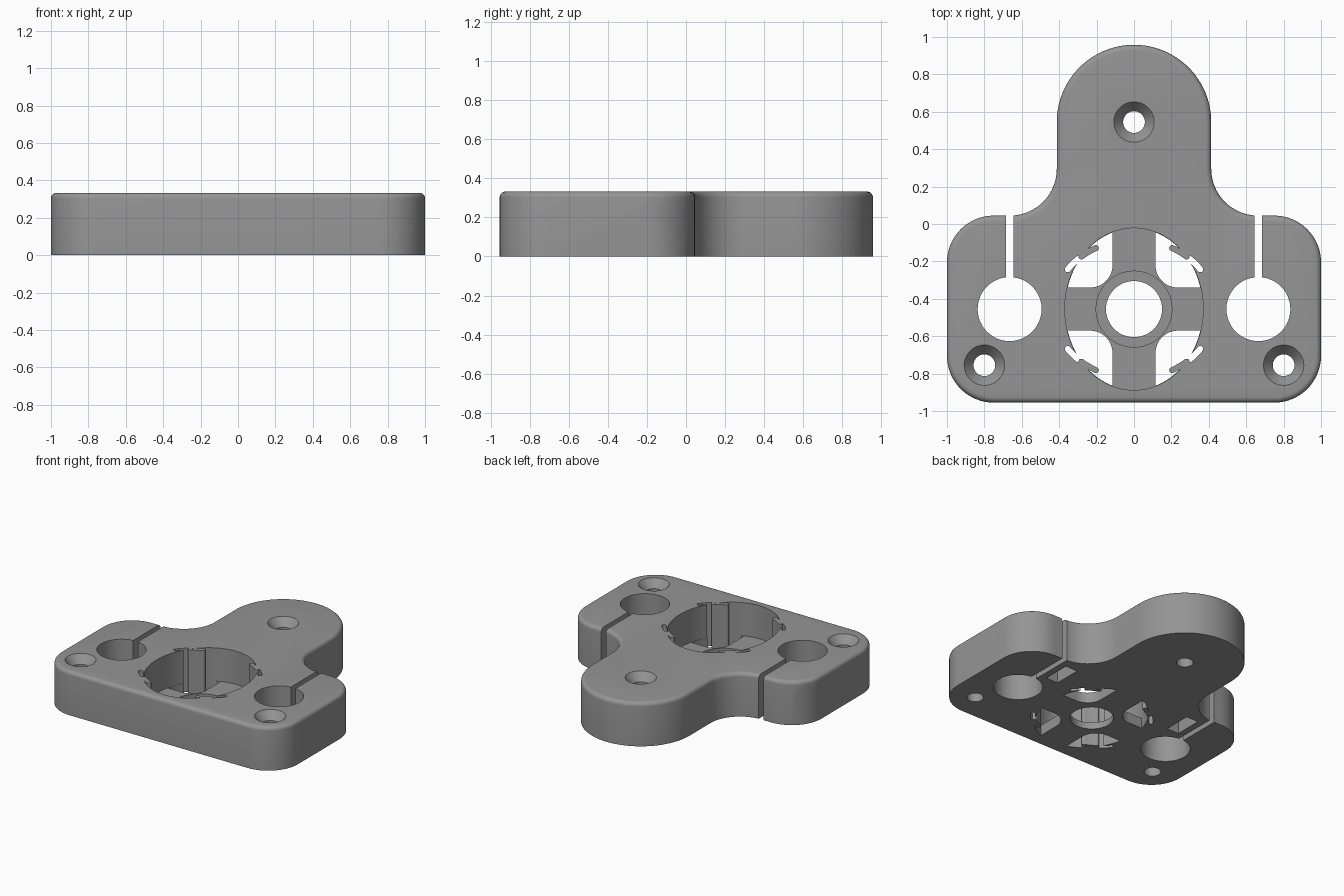
import bpy, bmesh, math
from math import sin, cos, radians, pi, sqrt, hypot
from mathutils import Matrix

if "Cube" in bpy.data.objects:
    bpy.data.objects.remove(bpy.data.objects["Cube"])

H = 0.333           # plate height
FLOOR = 0.08        # thickness of the spider floor in the bore
CY = -0.455         # bore and clamp centre line
A, B = 0.37, 0.433  # half axes of the oval bore

grey = bpy.data.materials.new("mid_grey")
grey.diffuse_color = (0.30, 0.30, 0.30, 1)
grey.use_nodes = True
grey.node_tree.nodes["Principled BSDF"].inputs["Base Color"].default_value = grey.diffuse_color


def arc(cx, cy, r, a0, a1, n=16):
    return [(cx + r * cos(radians(a0 + (a1 - a0) * i / n)),
             cy + r * sin(radians(a0 + (a1 - a0) * i / n))) for i in range(n + 1)]


def prism(name, pts, z0, z1, matrix=None, bevel=0):
    """Extrude a closed 2D profile, optionally rounding its top rim."""
    bm = bmesh.new()
    face = bm.faces.new([bm.verts.new((x, y, z0)) for x, y in pts])
    top = bmesh.ops.extrude_face_region(bm, geom=[face])["geom"]
    bmesh.ops.translate(bm, vec=(0, 0, z1 - z0),
                        verts=[v for v in top if isinstance(v, bmesh.types.BMVert)])
    if bevel:
        rim = [e for e in bm.edges if all(v.co.z > z1 - 1e-5 for v in e.verts)]
        bmesh.ops.bevel(bm, geom=rim, offset=bevel, segments=5, profile=0.5, affect='EDGES')
    if matrix:
        bm.transform(matrix)
    bmesh.ops.recalc_face_normals(bm, faces=bm.faces)
    mesh = bpy.data.meshes.new(name)
    bm.to_mesh(mesh)
    bm.free()
    ob = bpy.data.objects.new(name, mesh)
    bpy.context.collection.objects.link(ob)
    return ob


def cone(name, x, y, r0, r1, z0, z1):
    bm = bmesh.new()
    bmesh.ops.create_cone(bm, cap_ends=True, segments=48, radius1=r0, radius2=r1, depth=z1 - z0,
                          matrix=Matrix.Translation((x, y, (z0 + z1) / 2)))
    mesh = bpy.data.meshes.new(name)
    bm.to_mesh(mesh)
    bm.free()
    ob = bpy.data.objects.new(name, mesh)
    bpy.context.collection.objects.link(ob)
    return ob


def combine(tool, operation='DIFFERENCE'):
    """Apply a boolean to the plate and remove the tool."""
    mod = plate.modifiers.new("cut", 'BOOLEAN')
    mod.operation, mod.solver, mod.object = operation, 'EXACT', tool
    bpy.context.view_layer.objects.active = plate
    bpy.ops.object.modifier_apply(modifier=mod.name)
    bpy.data.objects.remove(tool)


def rect(x0, x1, y0, y1):
    return [(x0, y0), (x1, y0), (x1, y1), (x0, y1)]


def teardrop(r, tip=1.25):
    a = math.degrees(math.acos(1 / tip))
    return arc(0, 0, r, 90 + a, 450 - a, 40) + [(0, r * tip)]


def oval_band(a0, a1, w=0.016, n=16):
    """Round-ended arc band following the oval turned by 90 degrees."""
    path = []
    for i in range(n + 1):
        t = radians(a0 + (a1 - a0) * i / n)
        r = 1 / hypot(cos(t) / B, sin(t) / A)
        path.append((r * cos(t), r * sin(t)))
    left, right, dirs = [], [], []
    for i, (x, y) in enumerate(path):
        p, q = path[max(i - 1, 0)], path[min(i + 1, n)]
        d = math.atan2(q[1] - p[1], q[0] - p[0])
        dirs.append(math.degrees(d))
        left.append((x - w * sin(d), y + w * cos(d)))
        right.append((x + w * sin(d), y - w * cos(d)))
    end = arc(*path[-1], w, dirs[-1] - 90, dirs[-1] + 90, 8)[1:-1]
    start = arc(*path[0], w, dirs[0] + 90, dirs[0] + 270, 8)[1:-1]
    return right + end + left[::-1] + start


def quadrant(pts, sx, sy):
    return [(sx * x, CY + sy * y) for x, y in pts]


# Plate outline: right half, then mirrored
half = (arc(0.75, -0.705, 0.25, -90, 0) + arc(0.75, -0.205, 0.25, 0, 90)
        + arc(0.663, 0.295, 0.25, 270, 180) + arc(0, 0.545, 0.413, 0, 90, 32))
outline = half + [(-x, y) for x, y in half[-2::-1]]
plate = prism("mount_plate", outline, 0, H, bevel=0.03)

# Oval bore, stepped centre hole
combine(prism("bore", [(A * cos(i * pi / 48), CY + B * sin(i * pi / 48)) for i in range(96)],
              FLOOR, 1))
combine(cone("centre_hole", 0, CY, 0.15, 0.15, -1, 1))
combine(cone("centre_step", 0, CY, 0.203, 0.203, 0.05, 1))

# Windows between the four spokes, flexure slots and spring fingers
a, b, w, f = A - 0.002, B - 0.002, 0.115, 0.12
t0, t1 = math.asin(w / b), math.acos(w / a)
window = [(a * cos(t0 + (t1 - t0) * i / 24), b * sin(t0 + (t1 - t0) * i / 24)) for i in range(25)]
window += arc(w + f, w + f, f, 180, 270, 12)
for sx in (1, -1):
    for sy in (1, -1):
        combine(prism("window", quadrant(window, sx, sy), -1, FLOOR + 0.05))
        combine(prism("flexure_slot", quadrant(oval_band(31, 42), sx, sy), -1, 1))
        combine(prism("spring_finger", quadrant(oval_band(45, 58), sx, sy), 0.001, H - 0.001),
                'UNION')

# Countersunk screw holes
for x, y in ((0, 0.545), (0.8, -0.755), (-0.8, -0.755)):
    combine(cone("screw_hole", x, y, 0.058, 0.058, -1, 1))
    combine(cone("countersink", x, y, 0.058, 0.118, H - 0.06, H + 0.012))

# Rod clamps: rod hole, split, bolt hole with head recess, nut pocket
for s in (1, -1):
    combine(cone("rod_hole", s * 0.665, CY, 0.171, 0.171, -1, 1))
    combine(prism("clamp_split", rect(s * 0.665 - 0.02, s * 0.665 + 0.02, CY, 0.5), -1, 1))
    # Local x, y, z run along y, z and x
    side = Matrix(((0, 0, s, 0), (1, 0, 0, -0.128), (0, 1, 0, 0.17), (0, 0, 0, 1)))
    combine(prism("bolt_hole", teardrop(0.072), 0.47, 1.5, side))
    combine(prism("bolt_head_recess", teardrop(0.122), 0.85, 1.5, side))
    combine(prism("nut_pocket", rect(s * 0.545 - 0.05, s * 0.545 + 0.05, -0.233, -0.023), -1, 0.28))

# Finish
plate.data.materials.clear()
plate.data.materials.append(grey)
for p in plate.data.polygons:
    p.material_index = 0
bpy.ops.object.select_all(action='DESELECT')
plate.select_set(True)
bpy.context.view_layer.objects.active = plate
bpy.ops.object.shade_smooth_by_angle(angle=radians(30))
